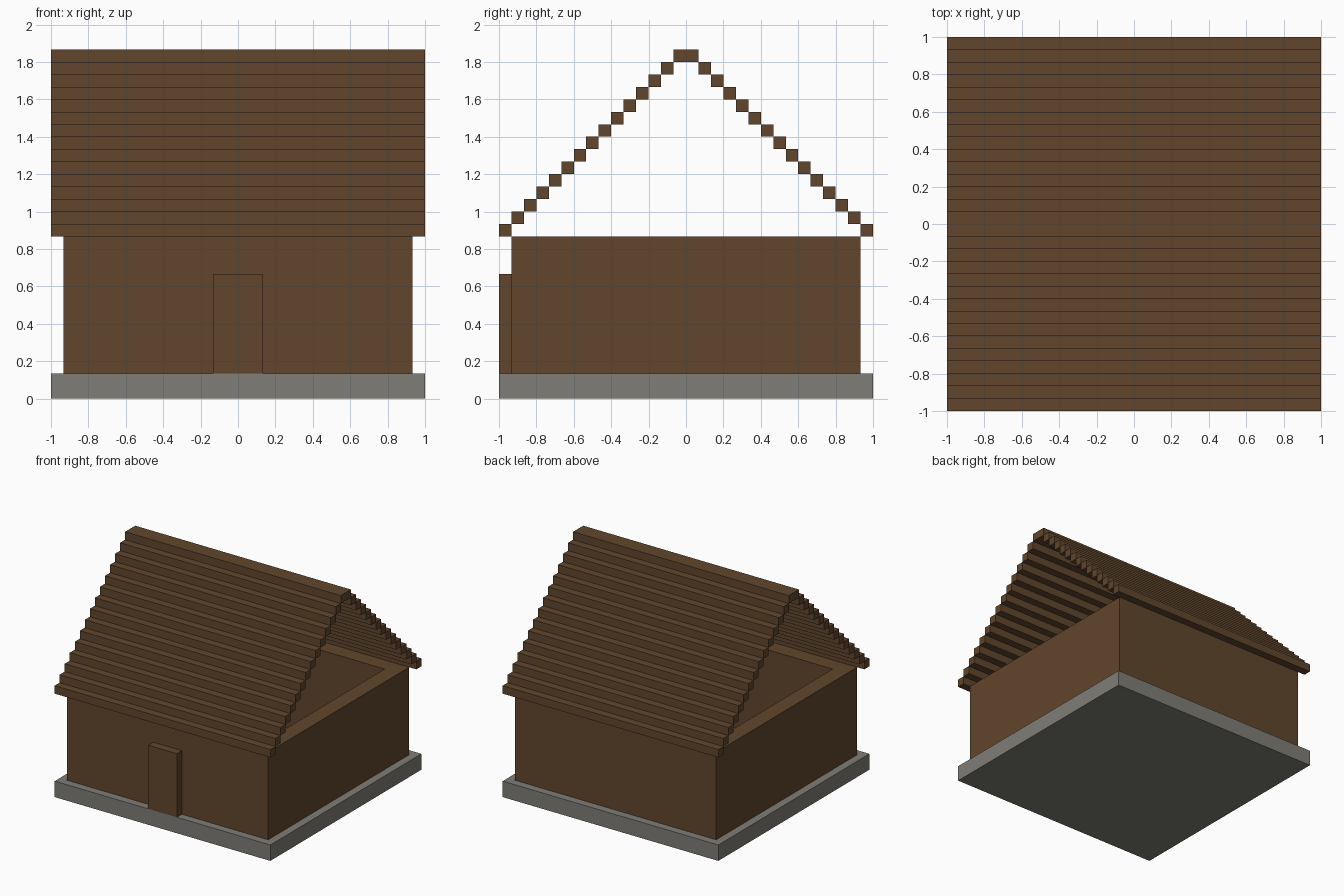
import bpy
import bmesh

if "Cube" in bpy.data.objects:
    bpy.data.objects.remove(bpy.data.objects["Cube"], do_unlink=True)

U = 1 / 15  # one building block


def srgb(*rgb):
    return tuple(((c / 255 + 0.055) / 1.055) ** 2.4 for c in rgb) + (1.0,)


def material(name, color):
    mat = bpy.data.materials.new(name)
    mat.use_nodes = True
    mat.diffuse_color = color
    bsdf = mat.node_tree.nodes["Principled BSDF"]
    bsdf.inputs["Base Color"].default_value = color
    bsdf.inputs["Roughness"].default_value = 0.9
    return mat


wood = material("brown_wood", srgb(97, 70, 45))
stone = material("grey_stone", srgb(126, 125, 118))


def finish(name, bm, mat):
    bmesh.ops.recalc_face_normals(bm, faces=bm.faces)
    mesh = bpy.data.meshes.new(name)
    bm.to_mesh(mesh)
    bm.free()
    mesh.materials.append(mat)
    obj = bpy.data.objects.new(name, mesh)
    bpy.context.collection.objects.link(obj)
    return obj


def box(name, x, y, z, mat):
    """Box from (min, max) ranges given in blocks."""
    bm = bmesh.new()
    bmesh.ops.create_cube(bm, size=1)
    for v in bm.verts:
        v.co = [U * (r[0] if c < 0 else r[1]) for c, r in zip(v.co, (x, y, z))]
    return finish(name, bm, mat)


# Foundation slab
box("foundation", (-15, 15), (-15, 15), (0, 2), stone)

# Hollow square walls, two blocks thick and open at the top
bm = bmesh.new()
corners = [(-1, -1), (1, -1), (1, 1), (-1, 1)]
loops = [[bm.verts.new((sx * h * U, sy * h * U, z * U)) for sx, sy in corners]
         for h, z in ((14, 2), (14, 13), (12, 13), (12, 2))]
for k in range(4):
    a, b = loops[k], loops[(k + 1) % 4]
    for i in range(4):
        j = (i + 1) % 4
        bm.faces.new((a[i], a[j], b[j], b[i]))
finish("walls", bm, wood)

# Door standing proud of the front wall
box("door", (-2, 2), (-15, -14), (2, 10), wood)

# Stepped roof beams on both slopes, closed by a ridge beam
for i in range(14):
    z = (13 + i, 14 + i)
    box(f"roof_beam_front_{i + 1}", (-15, 15), (-15 + i, -14 + i), z, wood)
    box(f"roof_beam_back_{i + 1}", (-15, 15), (14 - i, 15 - i), z, wood)
box("roof_ridge", (-15, 15), (-1, 1), (27, 28), wood)
